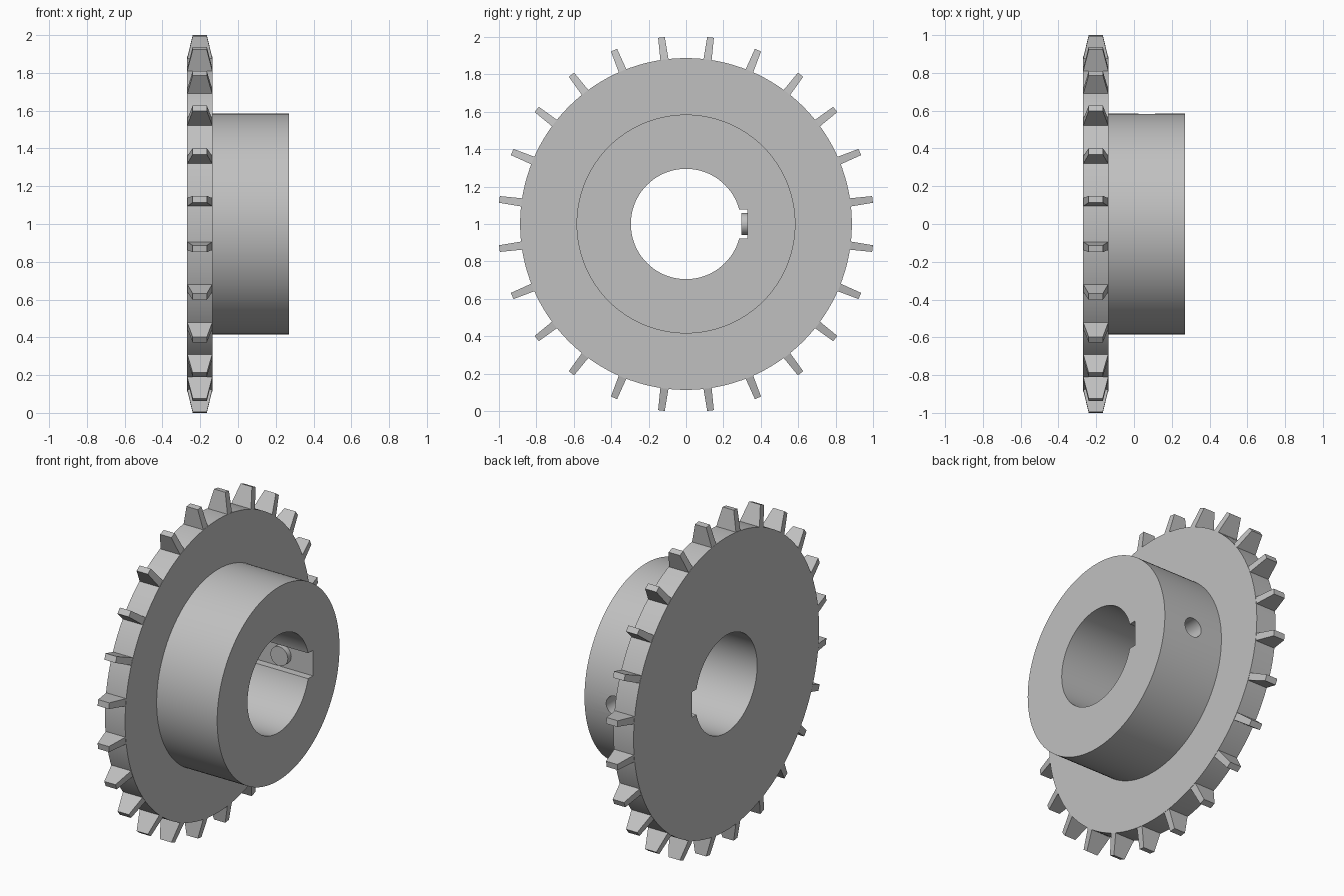
import bpy, bmesh, math
from mathutils import Matrix

cube = bpy.data.objects.get("Cube")
if cube:
    bpy.data.objects.remove(cube, do_unlink=True)

BACK, STEP, FRONT = -0.27, -0.135, 0.27      # stations along the x axis
RIM, HUB, BORE = 0.887, 0.585, 0.295         # radii
CENTRE = Matrix.Translation((0, 0, 1))
TEETH, SEGMENTS = 24, 128

steel = bpy.data.materials.new("grey steel")
steel.use_nodes = True
grey = (0.53, 0.53, 0.53, 1)
steel.diffuse_color = grey
steel.node_tree.nodes["Principled BSDF"].inputs["Base Color"].default_value = grey


def make_object(name, bm):
    bmesh.ops.recalc_face_normals(bm, faces=bm.faces)
    bm.transform(CENTRE)
    mesh = bpy.data.meshes.new(name)
    bm.to_mesh(mesh)
    bm.free()
    mesh.materials.append(steel)
    obj = bpy.data.objects.new(name, mesh)
    bpy.context.collection.objects.link(obj)
    return obj


def select(obj):
    bpy.ops.object.select_all(action='DESELECT')
    obj.select_set(True)
    bpy.context.view_layer.objects.active = obj


def smooth(obj):
    select(obj)
    bpy.ops.object.shade_smooth_by_angle(angle=math.radians(30))


def cut(obj, cutter):
    select(obj)
    mod = obj.modifiers.new("cut", 'BOOLEAN')
    mod.operation = 'DIFFERENCE'
    mod.solver = 'EXACT'
    mod.object = cutter
    bpy.ops.object.modifier_apply(modifier=mod.name)
    bpy.data.objects.remove(cutter, do_unlink=True)


def y_cylinder(name, radius, y0, y1, x):
    bm = bmesh.new()
    bmesh.ops.create_cone(bm, cap_ends=True, segments=32, radius1=radius,
                          radius2=radius, depth=y1 - y0)
    bm.transform(Matrix.Translation((x, (y0 + y1) / 2, 0))
                 @ Matrix.Rotation(math.pi / 2, 4, 'X'))
    return make_object(name, bm)


# Disc and hub: one stepped profile turned around the x axis
profile = [(BACK, BORE), (BACK, RIM), (STEP, RIM), (STEP, HUB), (FRONT, HUB), (FRONT, BORE)]
bm = bmesh.new()
rings = []
for i in range(SEGMENTS):
    a = math.tau * i / SEGMENTS
    rings.append([bm.verts.new((x, r * math.cos(a), r * math.sin(a))) for x, r in profile])
for i, ring in enumerate(rings):
    after = rings[(i + 1) % SEGMENTS]
    for j in range(len(profile)):
        k = (j + 1) % len(profile)
        bm.faces.new((ring[j], ring[k], after[k], after[j]))
body = make_object("sprocket_body", bm)

# Keyway along the bore
bm = bmesh.new()
bmesh.ops.create_cube(bm, size=1)
bm.transform(Matrix.Translation((0, 0.265, 0)) @ Matrix.Diagonal((0.8, 0.13, 0.154, 1)))
cut(body, make_object("keyway_cutter", bm))

# Screw hole through the hub wall, and the set screw inside it
hole_x = (STEP + FRONT) / 2
cut(body, y_cylinder("hole_cutter", 0.058, 0.31, 0.7, hole_x))
smooth(body)
smooth(y_cylinder("set_screw", 0.058, 0.297, 0.46, hole_x))

# Teeth: blades tapering to the tip
bm = bmesh.new()
middle = (BACK + STEP) / 2
for i in range(TEETH):
    turn = Matrix.Rotation(math.tau * (i + 0.5) / TEETH, 4, 'X')
    tooth = bmesh.ops.create_cube(bm, size=2)["verts"]
    for v in tooth:
        tip = v.co.z > 0
        v.co.x = middle + v.co.x * (0.0375 if tip else 0.0674)
        v.co.y *= 0.018 if tip else 0.022
        v.co.z = 1.006 if tip else 0.88
        v.co = turn @ v.co
make_object("teeth", bm)
